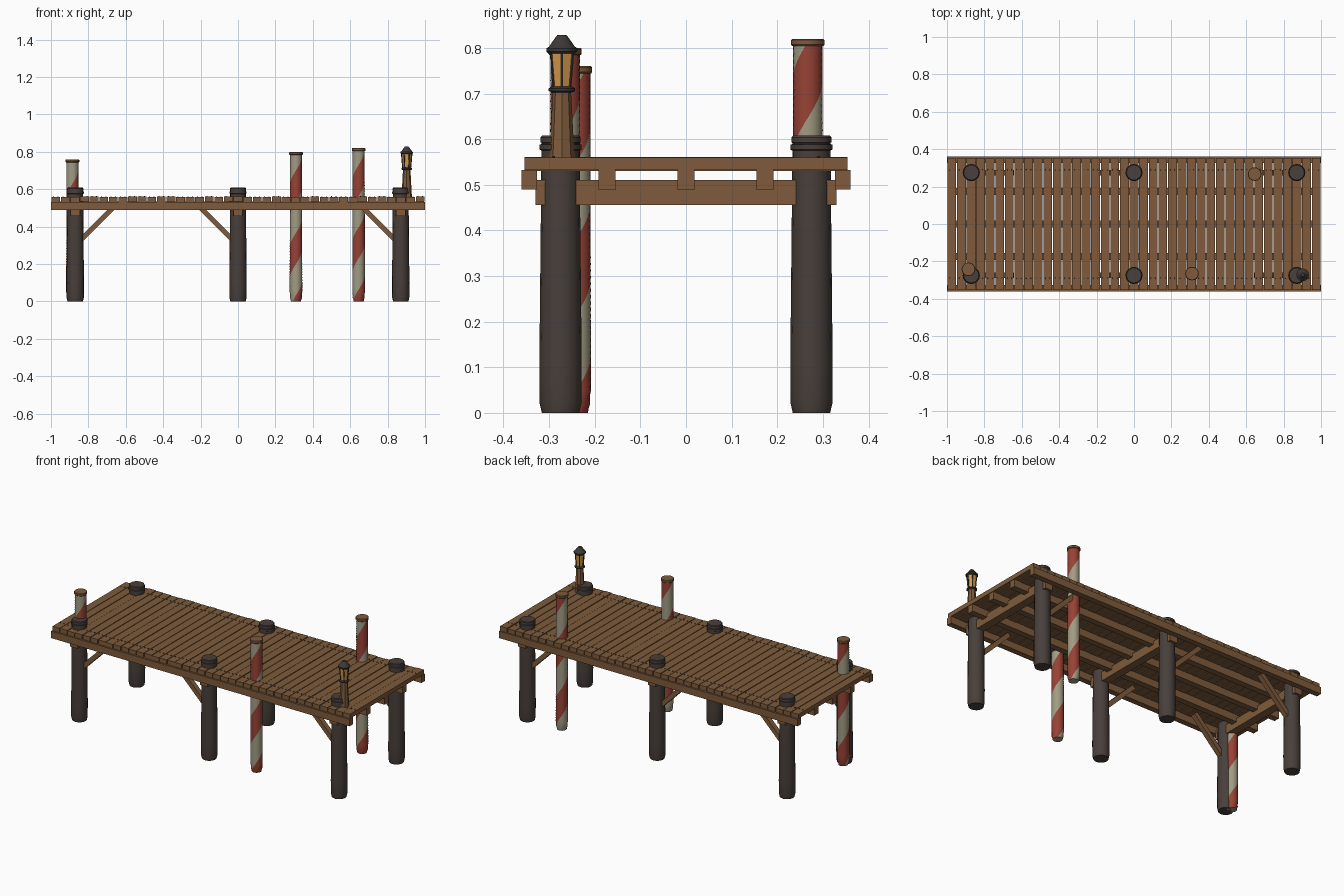
import bpy, bmesh, math, random
from mathutils import Matrix, Vector

random.seed(4)
cube = bpy.data.objects.get("Cube")
if cube:
    bpy.data.objects.remove(cube, do_unlink=True)


def material(name, rgb):
    m = bpy.data.materials.new(name)
    m.use_nodes = True
    m.diffuse_color = (*rgb, 1)
    bsdf = next(n for n in m.node_tree.nodes if n.type == 'BSDF_PRINCIPLED')
    bsdf.inputs["Base Color"].default_value = (*rgb, 1)
    return m


WOOD = material("brown wood", (0.21, 0.105, 0.045))
PILE = material("tarred wood", (0.065, 0.05, 0.043))
RED = material("red paint", (0.31, 0.055, 0.036))
CREAM = material("cream paint", (0.36, 0.33, 0.23))
METAL = material("dark metal", (0.045, 0.04, 0.038))
GLASS = material("amber glass", (0.70, 0.33, 0.07))


def finish(name, bm, *mats, smooth=False):
    bmesh.ops.recalc_face_normals(bm, faces=bm.faces)
    mesh = bpy.data.meshes.new(name)
    bm.to_mesh(mesh)
    bm.free()
    ob = bpy.data.objects.new(name, mesh)
    bpy.context.collection.objects.link(ob)
    for m in mats:
        mesh.materials.append(m)
    if smooth:
        bpy.ops.object.select_all(action='DESELECT')
        ob.select_set(True)
        bpy.context.view_layer.objects.active = ob
        bpy.ops.object.shade_smooth_by_angle(angle=math.radians(35))
    return ob


def add_box(bm, centre, size, tilt=0):
    mat = (Matrix.Translation(centre) @ Matrix.Rotation(tilt, 4, 'Y')
           @ Matrix.Diagonal((*size, 1)))
    bmesh.ops.create_cube(bm, size=1, matrix=mat)


def box(name, centre, size, mat, tilt=0):
    bm = bmesh.new()
    add_box(bm, centre, size, tilt)
    return finish(name, bm, mat)


def lathe(name, x, y, profile, mats, sides=16, twist=0, phase=0, rule=None, smooth=True):
    """Closed turned shape from (radius, z) points; twist is turns per unit of height."""
    bm = bmesh.new()
    rings = []
    for r, z in profile:
        ring = []
        for k in range(sides):
            a = math.tau * (k / sides + (z - phase) * twist)
            ring.append(bm.verts.new((x + r * math.cos(a), y + r * math.sin(a), z)))
        rings.append(ring)
    for low, high in zip(rings, rings[1:]):
        for k in range(sides):
            n = (k + 1) % sides
            f = bm.faces.new((low[k], low[n], high[n], high[k]))
            f.material_index = rule(k) if rule else 0
    bm.faces.new(rings[0])
    bm.faces.new(rings[-1])
    return finish(name, bm, *mats, smooth=smooth)


# Deck planks, with slightly uneven ends and heights, and their nails
COUNT = 39
PITCH = 2 / COUNT
nails = bmesh.new()
for i in range(COUNT):
    x = -1 + PITCH * (i + 0.5)
    top = 0.559 + random.uniform(-0.0015, 0.0015)
    length = 0.704 + random.uniform(-0.004, 0.004)
    box("deck_plank", (x, 0, top - 0.0135), (PITCH - 0.004, length, 0.027), WOOD)
    for side in (-1, 1):
        for dx in (-0.012, 0.012):
            bmesh.ops.create_cone(nails, cap_ends=True, segments=6, radius1=0.0035,
                                  radius2=0.003, depth=0.004,
                                  matrix=Matrix.Translation((x + dx, side * 0.29, top + 0.001)))
finish("deck_nails", nails, METAL)

# Long joists and edge boards
for y in (-0.173, 0, 0.173):
    box("joist", (0, y, 0.511), (1.99, 0.037, 0.044), WOOD)
for y in (-0.344, 0.344):
    box("edge_board", (0, y, 0.511), (2, 0.034, 0.042), WOOD)

# Piles with collars, cross beams and diagonal braces
PILE_SHAPE = [(0.041, 0), (0.046, 0.022), (0.0465, 0.1), (0.043, 0.45), (0.042, 0.575),
              (0.046, 0.577), (0.046, 0.588), (0.042, 0.589), (0.042, 0.592),
              (0.044, 0.593), (0.0435, 0.604), (0.040, 0.608)]
for x in (-0.87, 0, 0.87):
    box("cross_beam", (x, 0, 0.483), (0.05, 0.66, 0.055), WOOD)
    for y in (-0.275, 0.275):
        lathe("pile", x, y, PILE_SHAPE, [PILE])
        lean = 1 if x < -0.5 else -1
        start = Vector((x + lean * 0.03, y, 0.33))
        end = Vector((x + lean * 0.22, y, 0.52))
        box("diagonal_brace", (start + end) / 2, ((end - start).length, 0.03, 0.027),
            WOOD, -lean * math.pi / 4)

# Mooring poles with a spiral stripe and a wooden cap
SIDES = 24
for x, y, top, phase in ((-0.885, -0.242, 0.76, 0.63),
                         (0.31, -0.265, 0.80, 0.70),
                         (0.645, 0.267, 0.82, 0.73)):
    steps = 48
    shape = [(0.027, 0), (0.032, 0.02)]
    shape += [(0.034 - 0.0015 * k / steps, 0.05 + (top - 0.06) * k / steps)
              for k in range(steps + 1)]
    lathe("mooring_pole", x, y, shape, [CREAM, RED], SIDES, 3, phase,
          lambda k: 1 if (k + SIDES // 4) % SIDES < SIDES // 2 else 0)
    lathe("mooring_pole_cap", x, y, [(0.034, top - 0.016), (0.0365, top - 0.013),
                                     (0.0365, top - 0.003), (0.034, top)], [WOOD])

# Lantern on a short wooden post
LX, LY = 0.902, -0.272
lathe("lantern_post", LX, LY, [(0.028, 0.555), (0.026, 0.59), (0.020, 0.705)], [WOOD], 8)
lathe("lantern_base", LX, LY, [(0.022, 0.702), (0.029, 0.706), (0.029, 0.711),
                               (0.023, 0.715)], [METAL], 12)
lathe("lantern_glass", LX, LY, [(0.021, 0.713), (0.028, 0.792)], [GLASS], 6, smooth=False)
lathe("lantern_roof", LX, LY, [(0.030, 0.788), (0.034, 0.792), (0.034, 0.799),
                               (0.028, 0.803), (0.015, 0.822), (0.010, 0.828)], [METAL], 12)
bars = bmesh.new()
for k in range(6):
    a = k * math.tau / 6
    out = Vector((math.cos(a), math.sin(a), 0))
    low = Vector((LX, LY, 0.713)) + out * 0.021
    high = Vector((LX, LY, 0.792)) + out * 0.028
    turn = (high - low).to_track_quat('Z', 'Y').to_matrix().to_4x4()
    bmesh.ops.create_cone(bars, cap_ends=True, segments=6, radius1=0.003, radius2=0.003,
                          depth=(high - low).length,
                          matrix=Matrix.Translation((low + high) / 2) @ turn)
finish("lantern_bars", bars, METAL)
